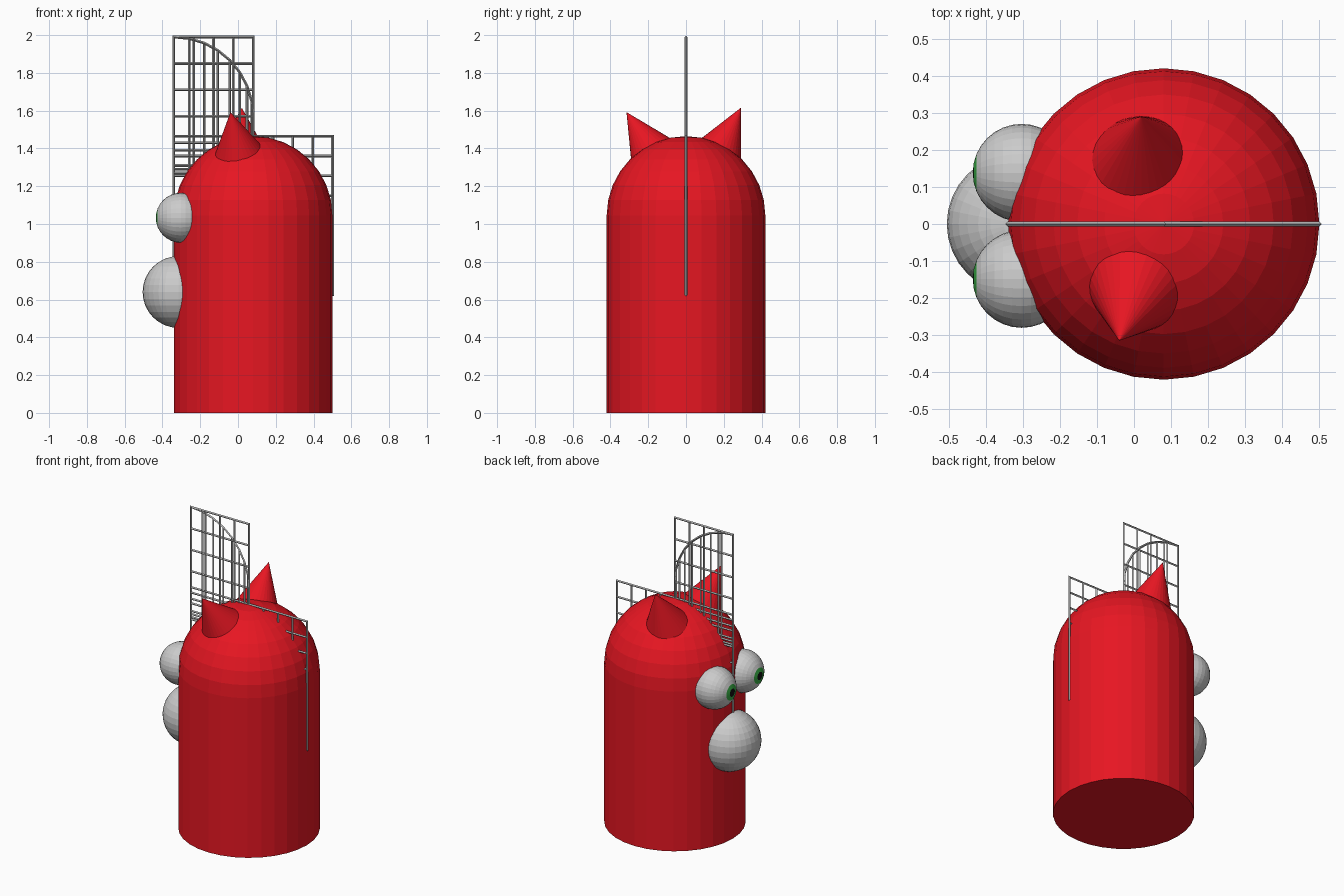
import bpy, bmesh, math
from mathutils import Vector, Matrix

if "Cube" in bpy.data.objects:
    bpy.data.objects.remove(bpy.data.objects["Cube"])


def material(name, rgb):
    m = bpy.data.materials.new(name)
    m.diffuse_color = (*rgb, 1)
    m.use_nodes = True
    m.node_tree.nodes["Principled BSDF"].inputs["Base Color"].default_value = m.diffuse_color
    return m


RED = material("red", (0.8, 0.008, 0.016))
GREEN = material("green", (0.04, 0.42, 0.06))
BLACK = material("black", (0.005, 0.005, 0.005))
GREY = material("grey", (0.6, 0.6, 0.6))
WIRE = material("wire_grey", (0.42, 0.42, 0.42))


def finish(bm, name, *mats):
    me = bpy.data.meshes.new(name)
    bm.to_mesh(me)
    bm.free()
    for m in mats:
        me.materials.append(m)
    ob = bpy.data.objects.new(name, me)
    bpy.context.collection.objects.link(ob)
    return ob


R, CX, SHOULDER = 0.42, 0.08, 1.045

# Body: half a sphere with its rim pulled down to the floor and capped
bm = bmesh.new()
bmesh.ops.create_uvsphere(bm, u_segments=32, v_segments=16, radius=R)
bmesh.ops.delete(bm, geom=[v for v in bm.verts if v.co.z < -0.001], context='VERTS')
bmesh.ops.translate(bm, verts=bm.verts, vec=(CX, 0, SHOULDER))
rim = [e for e in bm.edges if e.is_boundary]
new = bmesh.ops.extrude_edge_only(bm, edges=rim)["geom"]
for v in new:
    if isinstance(v, bmesh.types.BMVert):
        v.co.z = 0
bmesh.ops.contextual_create(bm, geom=[e for e in new if isinstance(e, bmesh.types.BMEdge)])
bmesh.ops.recalc_face_normals(bm, faces=bm.faces)
finish(bm, "body", RED)

# Nose
bm = bmesh.new()
bmesh.ops.create_uvsphere(bm, u_segments=32, v_segments=16, radius=0.19,
                          matrix=Matrix.Translation((-0.315, 0, 0.64)))
finish(bm, "nose", GREY)

# Eyes: pole faces sideways, first ring is the pupil and second the iris
for name, y in (("left_eye", 0.138), ("right_eye", -0.148)):
    bm = bmesh.new()
    bmesh.ops.create_uvsphere(bm, u_segments=32, v_segments=16, radius=0.132)
    for f in bm.faces:
        angle = f.calc_center_median().angle(Vector((0, 0, 1)))
        ring = int(math.degrees(angle) / 11.25)
        f.material_index = {0: 2, 1: 1}.get(ring, 0)
    bm.transform(Matrix.Translation((-0.303, y, 1.033)) @ Matrix.Rotation(-math.pi / 2, 4, 'Y'))
    finish(bm, name, GREY, GREEN, BLACK)

# Horns: cones leaning outwards, bases sunk into the dome
for name, base, tip in (("left_horn", (0.02, 0.185, 1.40), (0.02, 0.29, 1.615)),
                        ("right_horn", (0.0, -0.19, 1.395), (-0.04, -0.315, 1.592))):
    base, tip = Vector(base), Vector(tip)
    axis = tip - base
    sink = 1.15
    bm = bmesh.new()
    bmesh.ops.create_cone(bm, cap_ends=True, segments=32, radius1=0.118 * sink, radius2=0,
                          depth=axis.length * sink)
    bmesh.ops.remove_doubles(bm, verts=bm.verts, dist=1e-5)
    rot = axis.to_track_quat('Z', 'Y').to_matrix().to_4x4()
    bm.transform(Matrix.Translation(tip - axis * sink / 2) @ rot)
    finish(bm, name, RED)


# Wire lattices in the middle plane: a sheet of columns by rows turned into bars
def lattice(name, columns):
    bm = bmesh.new()
    grid = [[bm.verts.new((x, 0, z)) for z in zs] for x, zs in columns]
    for a, b in zip(grid, grid[1:]):
        for i in range(len(a) - 1):
            bm.faces.new((a[i], b[i], b[i + 1], a[i + 1]))
    ob = finish(bm, name, WIRE)
    w = ob.modifiers.new("bars", 'WIREFRAME')
    w.thickness = 0.014
    w.use_boundary = True
    w.use_even_offset = True


LEFT, TOP, STEP = CX - R, 1.99, R / 4
lattice("square_lattice", [(LEFT + STEP * i, [SHOULDER + R - STEP * j for j in range(9)])
                           for i in range(9)])
lattice("tall_lattice", [(LEFT + STEP * i, [TOP - 0.14 * j for j in range(9)])
                         for i in range(5)])
arc = [math.radians(11.25 * i) for i in range(9)]
lattice("arched_lattice", [(LEFT + R * math.sin(t), [TOP - R + R * math.cos(t), 1.39, 1.31, 1.27])
                           for t in arc])
